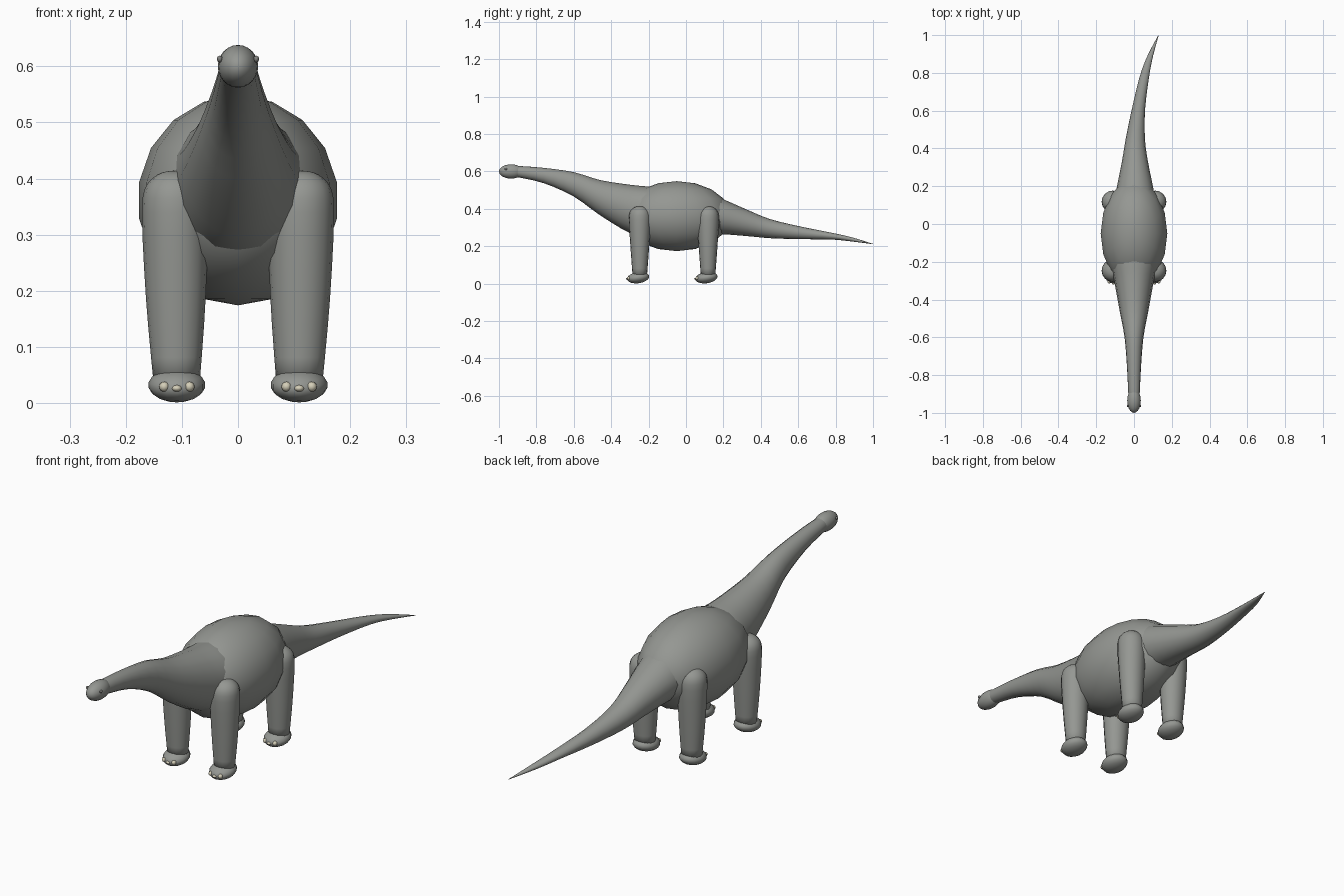
import bpy, bmesh
from math import sin, cos, pi, radians
from mathutils import Vector, Matrix

cube = bpy.data.objects.get("Cube")
if cube:
    bpy.data.objects.remove(cube)


def material(name, rgb):
    m = bpy.data.materials.new(name)
    m.use_nodes = True
    m.diffuse_color = (*rgb, 1)
    bsdf = m.node_tree.nodes["Principled BSDF"]
    bsdf.inputs["Base Color"].default_value = (*rgb, 1)
    bsdf.inputs["Roughness"].default_value = 0.7
    return m


SKIN = material("grey skin", (0.30, 0.31, 0.29))
NAIL = material("cream nail", (0.66, 0.62, 0.48))
EYE = material("eye grey", (0.22, 0.22, 0.21))


def finish(bm, name, mat):
    bmesh.ops.recalc_face_normals(bm, faces=bm.faces)
    for f in bm.faces:
        f.smooth = True
    mesh = bpy.data.meshes.new(name)
    bm.to_mesh(mesh)
    bm.free()
    mesh.materials.append(mat)
    ob = bpy.data.objects.new(name, mesh)
    bpy.context.collection.objects.link(ob)
    return ob


def ellipsoid(name, centre, radii, mat, segments=16, rings=9, tilt=0):
    bm = bmesh.new()
    place = (Matrix.Translation(centre) @ Matrix.Rotation(tilt, 4, "X")
             @ Matrix.Diagonal((*radii, 1)))
    bmesh.ops.create_uvsphere(bm, u_segments=segments, v_segments=rings,
                              radius=1, matrix=place)
    return finish(bm, name, mat)


def smooth_rows(rows, steps):
    """Insert Catmull-Rom rows between the given sections."""
    pts = [Vector(r) for r in rows]
    pts = [pts[0]] + pts + [pts[-1]]
    out = []
    for a, b, c, d in zip(pts, pts[1:], pts[2:], pts[3:]):
        for i in range(steps):
            t = i / steps
            out.append(b + (c - a) * (t / 2)
                       + (2 * a - 5 * b + 4 * c - d) * (t * t / 2)
                       + (3 * b - a - 3 * c + d) * (t ** 3 / 2))
    return out + [pts[-1]]


def tube(name, rows, axis, mat, sides=16, steps=3):
    """Loft ellipses (x, y, z, radius_x, other radius) along the y or z axis."""
    bm = bmesh.new()
    loops = []
    for x, y, z, ra, rb in smooth_rows(rows, steps):
        loop = []
        for i in range(sides):
            a = 2 * pi * i / sides
            u, v = ra * cos(a), rb * sin(a)
            co = (x + u, y, z + v) if axis == "y" else (x + u, y + v, z)
            loop.append(bm.verts.new(co))
        loops.append(loop)
    for low, high in zip(loops, loops[1:]):
        for i in range(sides):
            j = (i + 1) % sides
            bm.faces.new((low[i], low[j], high[j], high[i]))
    bm.faces.new(loops[0])
    bm.faces.new(loops[-1])
    return finish(bm, name, mat)


# Torso
ellipsoid("body", (0, -0.05, 0.361), (0.179, 0.29, 0.187), SKIN)

# Neck and head
tube("neck", [
    (0, -0.14, 0.392, 0.125, 0.122),
    (0, -0.21, 0.390, 0.122, 0.130),
    (0, -0.30, 0.400, 0.105, 0.129),
    (0, -0.46, 0.460, 0.076, 0.094),
    (0, -0.60, 0.531, 0.050, 0.065),
    (0, -0.76, 0.578, 0.037, 0.041),
    (0, -0.90, 0.599, 0.030, 0.030),
    (0, -0.94, 0.600, 0.024, 0.024),
], "y", SKIN)
ellipsoid("head", (0, -0.935, 0.600), (0.036, 0.065, 0.038), SKIN, 20, 12)

# Tail curving to the left
tube("tail", [
    (0.004, 0.10, 0.375, 0.112, 0.110),
    (0.005, 0.185, 0.361, 0.098, 0.096),
    (0.005, 0.33, 0.324, 0.069, 0.070),
    (0.007, 0.45, 0.294, 0.051, 0.051),
    (0.024, 0.61, 0.272, 0.035, 0.034),
    (0.055, 0.78, 0.254, 0.025, 0.018),
    (0.086, 0.89, 0.236, 0.015, 0.011),
    (0.130, 1.00, 0.212, 0.001, 0.001),
], "y", SKIN)

# Leg profile: height, radius across, radius lengthwise
LEG = [(0.035, 0.041, 0.038), (0.14, 0.050, 0.046), (0.24, 0.056, 0.053),
       (0.34, 0.059, 0.059), (0.38, 0.054, 0.054), (0.40, 0.040, 0.040),
       (0.411, 0.022, 0.022), (0.414, 0.002, 0.002)]

for side, sx in (("left", 1), ("right", -1)):
    # Eyes
    ellipsoid(side + "_eye", (sx * 0.0325, -0.963, 0.613),
              (0.005, 0.007, 0.006), EYE, 12, 8)
    for end, y in (("front", -0.247), ("back", 0.118)):
        tag = end + "_" + side
        # Leg and foot
        tube(tag + "_leg", [(sx * (0.109 + 0.01 * h), y, h, rx, ry)
                            for h, rx, ry in LEG], "z", SKIN, steps=2)
        ellipsoid(tag + "_foot", (sx * 0.109, y - 0.009, 0.032),
                  (0.051, 0.060, 0.030), SKIN, tilt=radians(8))
        # Three toenails
        for k, part in enumerate(("inner", "middle", "outer")):
            off = k - 1
            ellipsoid(f"{tag}_{part}_nail",
                      (sx * (0.109 + 0.0225 * off), y - 0.064 + 0.006 * abs(off), 0.026 + 0.003 * abs(off)),
                      (0.009, 0.010, 0.006 + 0.003 * abs(off)), NAIL, 12, 8)
